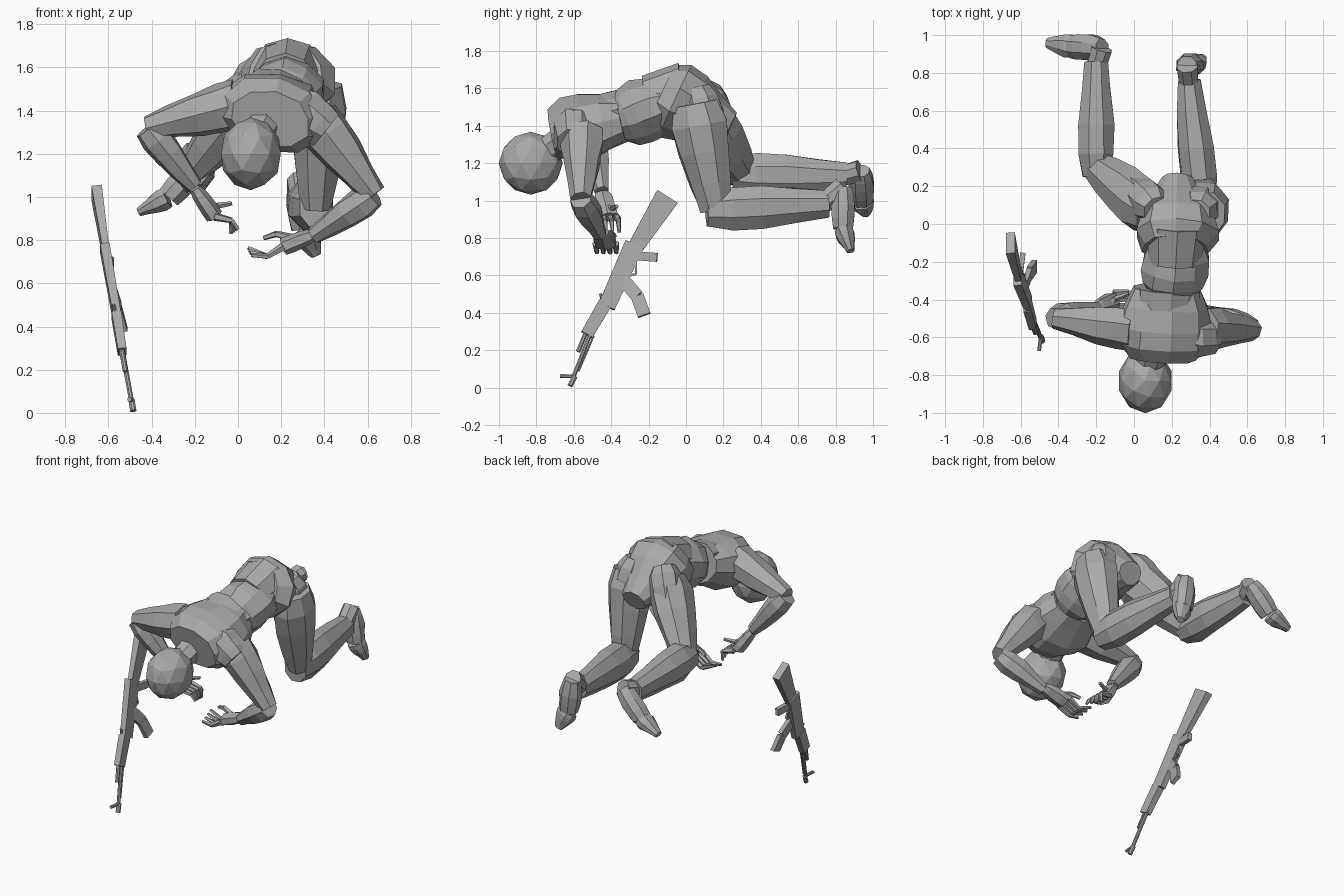
import bpy, bmesh, math, random
from mathutils import Vector

random.seed(4)
if "Cube" in bpy.data.objects:
    bpy.data.objects.remove(bpy.data.objects["Cube"])

grey = bpy.data.materials.new("plain_grey")
grey.use_nodes = True
grey.diffuse_color = (0.4, 0.4, 0.4, 1)
grey.node_tree.nodes["Principled BSDF"].inputs["Base Color"].default_value = grey.diffuse_color

ACROSS, FORWARD = Vector((1, 0, 0)), Vector((0, 1, 0))


def finish(name, bm):
    bmesh.ops.recalc_face_normals(bm, faces=bm.faces)
    mesh = bpy.data.meshes.new(name)
    bm.to_mesh(mesh)
    bm.free()
    mesh.materials.append(grey)
    bpy.context.collection.objects.link(bpy.data.objects.new(name, mesh))


def limb(name, start, end, start_size, end_size, belly=0.0, depth=1.0, ref=ACROSS, sides=8, rough=0.06):
    """Faceted bar whose radius swells by the belly amount a third of the way along."""
    bm = bmesh.new()
    start, end = Vector(start), Vector(end)
    axis = (end - start).normalized()
    wide = (ref - axis * ref.dot(axis)).normalized()
    deep = axis.cross(wide)
    stations = (0, 0.2, 0.45, 0.75, 1) if belly else (0, 1)
    loops = []
    for t in stations:
        swell = 1 + belly * math.sin(math.pi * t ** 0.7)
        radius = (start_size + (end_size - start_size) * t) * swell / math.cos(math.pi / sides)
        loop = []
        for k in range(sides):
            angle = math.tau * (k + 0.5) / sides
            spoke = wide * math.cos(angle) + deep * math.sin(angle) * depth
            facet = random.uniform(1 - rough, 1 + rough)
            loop.append(bm.verts.new(start.lerp(end, t) + spoke * radius * facet))
        loops.append(loop)
    for a, b in zip(loops, loops[1:]):
        for k in range(sides):
            n = (k + 1) % sides
            bm.faces.new((a[k], a[n], b[n], b[k]))
    bm.faces.new(loops[0])
    bm.faces.new(loops[-1])
    finish(name, bm)


def chain(name, points, size, taper, **style):
    """Row of short bars through the points, each thinner than the last."""
    for index, (a, b) in enumerate(zip(points, points[1:])):
        limb(f"{name}_{index}", a, b, size, size * taper, **style)
        size *= taper


# Head and neck
bm = bmesh.new()
bmesh.ops.create_icosphere(bm, subdivisions=2, radius=0.165)
bmesh.ops.scale(bm, vec=(0.88, 1.04, 1.02), verts=bm.verts)
bmesh.ops.translate(bm, vec=(0.06, -0.83, 1.2), verts=bm.verts)
finish("head", bm)
limb("neck", (0.07, -0.76, 1.25), (0.12, -0.6, 1.36), 0.07, 0.09)

# Trunk, bent forward with the right shoulder raised
tilted = Vector((1, 0, -0.2))
limb("chest", (0.15, -0.71, 1.36), (0.18, -0.34, 1.44), 0.18, 0.18, belly=0.42, depth=0.68, ref=tilted, sides=10)
limb("upper_back", (0.16, -0.6, 1.45), (0.18, -0.35, 1.49), 0.14, 0.16, depth=0.6, ref=tilted, sides=10)
limb("abdomen", (0.2, -0.36, 1.43), (0.23, -0.1, 1.53), 0.13, 0.15, belly=0.3, depth=0.9, sides=10)
limb("waist", (0.22, -0.2, 1.52), (0.23, 0, 1.57), 0.14, 0.16, sides=10)
limb("pelvis", (0.22, -0.13, 1.57), (0.23, 0.24, 1.4), 0.17, 0.08, belly=0.5, depth=0.9, sides=10)


def leg(side, seat, hip, knee, ankle, heel, ball, toe, ref):
    hip, knee, ankle, heel, ball, toe = map(Vector, (hip, knee, ankle, heel, ball, toe))
    limb(side + "_buttock", seat, hip.lerp(knee, 0.4) + FORWARD * 0.05, 0.07, 0.07, belly=0.45)
    limb(side + "_thigh", hip, knee, 0.1, 0.07, belly=0.38, depth=1.15)
    limb(side + "_calf", knee - FORWARD * 0.05, ankle, 0.07, 0.06, belly=0.42, depth=1.2)
    limb(side + "_ankle", ankle - FORWARD * 0.03, heel, 0.05, 0.055)
    limb(side + "_foot", heel, ball, 0.05, 0.06, belly=0.25, depth=0.9, ref=ref)
    limb(side + "_toes", ball.lerp(toe, 0.05), toe, 0.06, 0.025, belly=0.2, depth=0.8, ref=ref)


def arm(side, shoulder, elbow, wrist):
    limb(side + "_upper_arm", shoulder, elbow, 0.105, 0.052, belly=0.12, ref=FORWARD, sides=7)
    limb(side + "_forearm", elbow, wrist, 0.055, 0.036, belly=0.4, ref=FORWARD, sides=7)


def hand(side, wrist, knuckles, tip, thumb):
    """Palm block with four bent fingers and a thumb."""
    wrist, knuckles, tip, thumb = map(Vector, (wrist, knuckles, tip, thumb))
    limb(side + "_palm", wrist, knuckles, 0.035, 0.055, belly=0.2, depth=0.65, ref=FORWARD, sides=6)
    drop = (knuckles - wrist).cross(FORWARD).normalized() * 0.025
    for finger in range(4):
        shift = FORWARD * (finger - 1.5) * 0.035
        path = knuckles + shift, knuckles.lerp(tip, 0.55) + shift + drop, tip + shift - drop * finger / 2
        chain(f"{side}_finger_{finger}", path, 0.016, 0.7, sides=5)
    palm = wrist.lerp(knuckles, 0.5)
    chain(side + "_thumb", (palm, palm.lerp(thumb, 0.6) - drop, thumb), 0.018, 0.7, sides=5)


# Left limbs, folded beneath the body
leg("left", seat=(0.33, 0.06, 1.6), hip=(0.38, 0.05, 1.52), knee=(0.36, 0.16, 0.95), ankle=(0.29, 0.76, 0.98),
    heel=(0.28, 0.84, 1.07), ball=(0.31, 0.84, 0.85), toe=(0.36, 0.88, 0.73), ref=ACROSS)
limb("left_deltoid", (0.27, -0.6, 1.42), (0.41, -0.6, 1.31), 0.09, 0.09, belly=0.2, ref=FORWARD)
arm("left", shoulder=(0.36, -0.55, 1.36), elbow=(0.63, -0.56, 1.01), wrist=(0.35, -0.46, 0.82))
hand("left", wrist=(0.36, -0.45, 0.83), knuckles=(0.21, -0.43, 0.77), tip=(0.06, -0.42, 0.73),
     thumb=(0.12, -0.38, 0.81))

# Right limbs, spread outward
leg("right", seat=(0.12, 0.08, 1.6), hip=(0.1, 0.06, 1.52), knee=(-0.2, 0.3, 1.14), ankle=(-0.2, 0.86, 1.13),
    heel=(-0.17, 0.93, 1.16), ball=(-0.32, 0.94, 1), toe=(-0.46, 0.96, 0.93), ref=FORWARD)
arm("right", shoulder=(0, -0.56, 1.43), elbow=(-0.42, -0.5, 1.32), wrist=(-0.2, -0.45, 1.05))
hand("right", wrist=(-0.2, -0.45, 1.04), knuckles=(-0.11, -0.42, 0.91), tip=(0, -0.41, 0.85),
     thumb=(-0.03, -0.37, 0.97))

# Rifle standing on its muzzle, placed by distance along and below the bore
muzzle, butt = Vector((-0.485, -0.62, 0.01)), Vector((-0.655, -0.1, 1.02))
below = Vector((0.2, 0.89, -0.46))


def bore(along, drop=0.0):
    return muzzle.lerp(butt, along) + below * drop


def slab(name, start, end, start_half, end_half, depth):
    limb(name, start, end, start_half, end_half, depth=depth, sides=4, rough=0)


def rod(name, start, end, radius):
    limb(name, start, end, radius, radius, rough=0)


slab("stock", bore(0.7, -0.03), bore(1), 0.015, 0.024, depth=2.7)
slab("receiver", bore(0.41, -0.02), bore(0.73, -0.04), 0.019, 0.022, depth=2.4)
slab("handguard", bore(0.25, -0.045), bore(0.42, -0.035), 0.02, 0.022, depth=1.7)
slab("grip", bore(0.68, -0.02), bore(0.725, 0.1), 0.014, 0.014, depth=1.7)
chain("magazine", (bore(0.56, -0.01), bore(0.52, 0.1), bore(0.455, 0.18)), 0.014, 1,
      depth=2.5, sides=4, rough=0)
chain("trigger_guard", (bore(0.66, 0.01), bore(0.61, 0.04), bore(0.58, 0)), 0.006, 1, sides=4, rough=0)
rod("barrel", bore(0), bore(0.26, -0.03), 0.011)
rod("muzzle_brake", bore(0), bore(0.05), 0.014)
rod("gas_tube", bore(0.16, -0.045), bore(0.26, -0.055), 0.012)
rod("cleaning_rod", bore(0.08, 0.005), bore(0.26, -0.01), 0.005)
rod("front_sight", bore(0.05), bore(0.02, -0.07), 0.01)
rod("rear_sight", bore(0.43, -0.06), bore(0.45, -0.08), 0.008)
